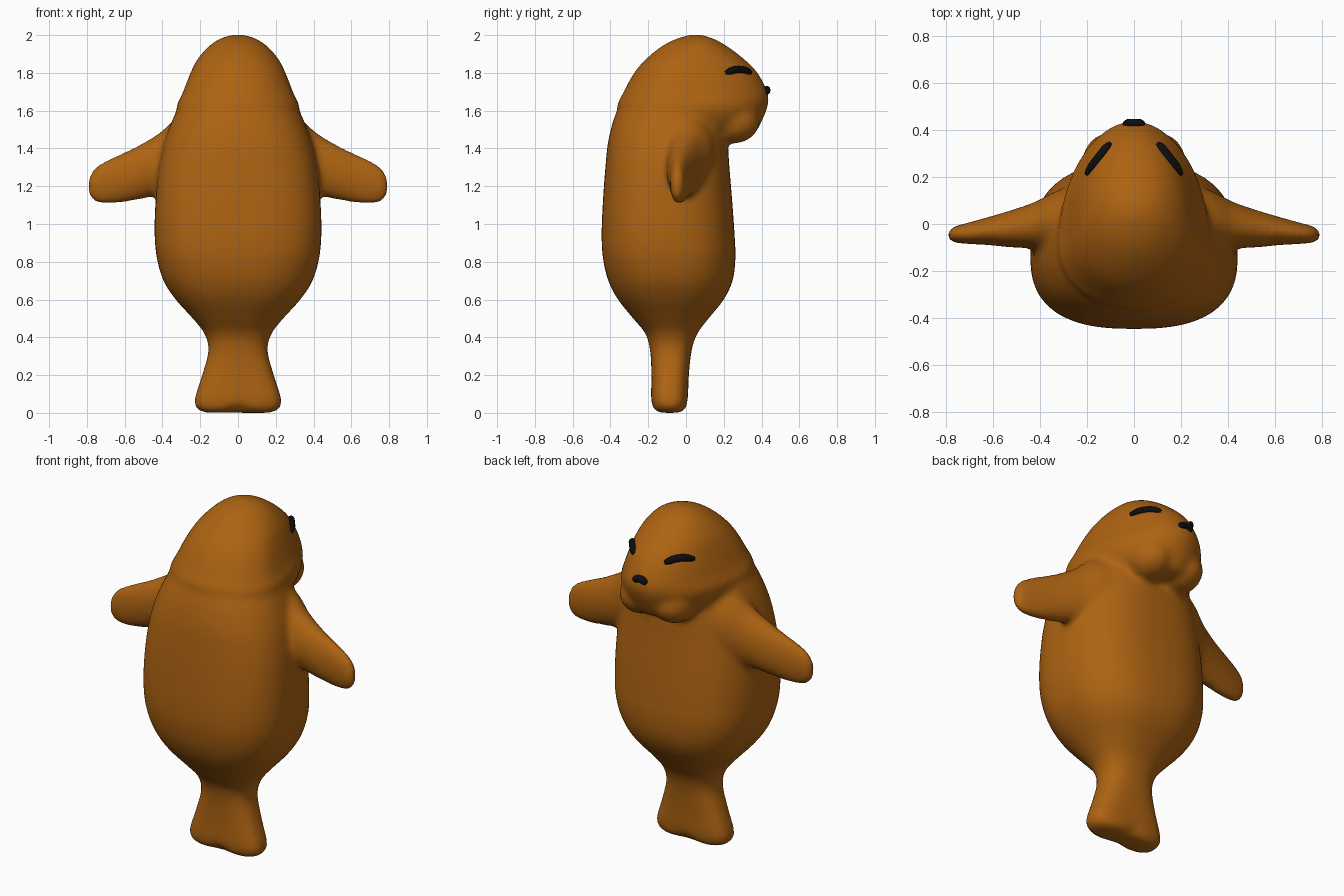
import bpy, bmesh, math
from mathutils import Vector

if "Cube" in bpy.data.objects:
    bpy.data.objects.remove(bpy.data.objects["Cube"])


def material(name, rgb):
    m = bpy.data.materials.new(name)
    m.diffuse_color = (*rgb, 1)
    m.use_nodes = True
    m.node_tree.nodes["Principled BSDF"].inputs["Base Color"].default_value = m.diffuse_color
    return m


fur = material("brown fur", (0.42, 0.125, 0.006))
black = material("black", (0.004, 0.004, 0.004))


def spline(rows, steps=5):
    """Smoothly interpolate a list of number rows (Catmull-Rom)."""
    out = []
    for i in range(len(rows) - 1):
        a, b = rows[max(i - 1, 0)], rows[i]
        c, d = rows[i + 1], rows[min(i + 2, len(rows) - 1)]
        for s in range(steps):
            t = s / steps
            out.append([q + 0.5 * t * (r - p + t * (2*p - 5*q + 4*r - e + t * (3*(q - r) + e - p)))
                        for p, q, r, e in zip(a, b, c, d)])
    return out + [rows[-1]]


def bridge(bm, rings):
    """Skin closed rings of points and cap both ends."""
    vs = [[bm.verts.new(p) for p in ring] for ring in rings]
    n = len(vs[0])
    for a, b in zip(vs, vs[1:]):
        for i in range(n):
            bm.faces.new((a[i], a[(i + 1) % n], b[(i + 1) % n], b[i]))
    bm.faces.new(vs[0][::-1])
    bm.faces.new(vs[-1])


def power(v, n):
    return math.copysign(abs(v) ** (2 / n), v)


ANGLES = [2 * math.pi * i / 48 for i in range(48)]


def upright(rows):
    """Rings from rows of z, half width, back y, front y, widest y, squareness."""
    return [[Vector((w * power(math.cos(a), n),
                     yc + (yf - yc if math.sin(a) > 0 else yc - yb) * power(math.sin(a), n), z))
             for a in ANGLES] for z, w, yb, yf, yc, n in spline(rows)]


bm = bmesh.new()

# Torso and tail
torso = upright([
    (0.00, 0.17, -0.150, -0.02, -0.09, 3), (0.02, 0.215, -0.175, 0.00, -0.09, 3),
    (0.07, 0.230, -0.185, 0.01, -0.09, 3), (0.20, 0.190, -0.183, 0.015, -0.085, 2.8),
    (0.33, 0.157, -0.190, 0.03, -0.08, 2.5), (0.42, 0.178, -0.215, 0.06, -0.08, 2.4),
    (0.50, 0.240, -0.280, 0.12, -0.09, 2.4), (0.60, 0.330, -0.360, 0.20, -0.10, 2.5),
    (0.70, 0.395, -0.412, 0.247, -0.11, 2.5), (0.82, 0.430, -0.440, 0.262, -0.12, 2.6),
    (0.95, 0.442, -0.447, 0.257, -0.13, 2.6), (1.12, 0.437, -0.440, 0.245, -0.13, 2.6),
    (1.30, 0.420, -0.427, 0.230, -0.12, 2.5), (1.45, 0.385, -0.410, 0.220, -0.10, 2.4),
    (1.60, 0.325, -0.365, 0.200, -0.08, 2.2), (1.75, 0.240, -0.270, 0.150, -0.05, 2)])
for ring in torso:
    for p in ring:                      # notch between the tail flukes
        if p.z < 0.12:
            p.z += 0.03 * math.exp(-(p.x / 0.06) ** 2) * (1 - p.z / 0.12)
bridge(bm, torso)

# Head
bridge(bm, upright([
    (1.455, 0.20, -0.10, 0.31, -0.05, 2), (1.48, 0.25, -0.20, 0.365, -0.08, 2),
    (1.54, 0.305, -0.33, 0.400, -0.10, 2), (1.62, 0.325, -0.365, 0.432, -0.10, 2),
    (1.69, 0.295, -0.335, 0.435, -0.09, 2), (1.80, 0.252, -0.275, 0.380, -0.05, 2),
    (1.88, 0.210, -0.205, 0.300, 0.00, 2), (1.95, 0.145, -0.115, 0.205, 0.04, 2),
    (1.988, 0.08, -0.03, 0.130, 0.05, 2), (2.003, 0.02, 0.03, 0.070, 0.05, 2)]))

for side in (-1, 1):
    # Jowls either side of the mouth
    jowl = bmesh.ops.create_uvsphere(bm, u_segments=32, v_segments=16, radius=1)["verts"]
    for v in jowl:
        v.co = Vector((side * 0.105 + v.co.x * 0.12, 0.245 + v.co.y * 0.145, 1.54 + v.co.z * 0.115))

    # Flippers: x, centre y, centre z, half depth, half height
    arm = spline([
        (0.20, 0.02, 1.38, 0.16, 0.21), (0.32, 0.01, 1.36, 0.135, 0.20),
        (0.42, -0.005, 1.315, 0.10, 0.165), (0.52, -0.02, 1.275, 0.08, 0.145),
        (0.62, -0.03, 1.242, 0.06, 0.130), (0.71, -0.04, 1.218, 0.045, 0.113),
        (0.77, -0.045, 1.205, 0.033, 0.080), (0.795, -0.05, 1.20, 0.012, 0.030)])
    bridge(bm, [[Vector((side * x, y + ry * math.cos(a), z + rz * math.sin(a)))
                 for a in ANGLES] for x, y, z, ry, rz in arm])

bmesh.ops.recalc_face_normals(bm, faces=bm.faces[:])
mesh = bpy.data.meshes.new("body")
bm.to_mesh(mesh)
bm.free()
mesh.materials.append(fur)
body = bpy.data.objects.new("body", mesh)
bpy.context.collection.objects.link(body)

# Fuse the parts into one soft skin
fuse = body.modifiers.new("fuse", "REMESH")
fuse.mode = "VOXEL"
fuse.voxel_size = 0.016
fuse.use_smooth_shade = True
soften = body.modifiers.new("soften", "SMOOTH")
soften.factor = 0.5
soften.iterations = 10

bpy.context.view_layer.update()
skin = body.evaluated_get(bpy.context.evaluated_depsgraph_get())


def face_mark(name, x0, x1, z, arch, radius):
    """Arched rounded bar lying on the front of the head."""
    bm = bmesh.new()
    path = []
    for i in range(13):
        t = i / 12
        x = x0 + (x1 - x0) * t
        hit, p, normal, _ = skin.ray_cast(Vector((x, 2, z + arch * math.sin(math.pi * t))),
                                          Vector((0, -1, 0)))
        path.append(p + normal * 0.002)
    rings = []
    for i, p in enumerate(path):
        along = (path[min(i + 1, 12)] - path[max(i - 1, 0)]).normalized()
        u = along.cross(Vector((0, 0, 1))).normalized()
        v = along.cross(u)
        r = radius * max(0.25, (1 - abs(i / 6 - 1) ** 5)) ** 0.5
        rings.append([p + r * (u * math.cos(a) + v * math.sin(a)) for a in ANGLES[::4]])
    bridge(bm, rings)
    bmesh.ops.recalc_face_normals(bm, faces=bm.faces[:])
    for f in bm.faces:
        f.smooth = True
    me = bpy.data.meshes.new(name)
    bm.to_mesh(me)
    bm.free()
    me.materials.append(black)
    bpy.context.collection.objects.link(bpy.data.objects.new(name, me))


# Closed eyes and nose
face_mark("left_eye", -0.20, -0.10, 1.80, 0.017, 0.02)
face_mark("right_eye", 0.20, 0.10, 1.80, 0.017, 0.02)
face_mark("nose", -0.042, 0.042, 1.695, 0.015, 0.02)
